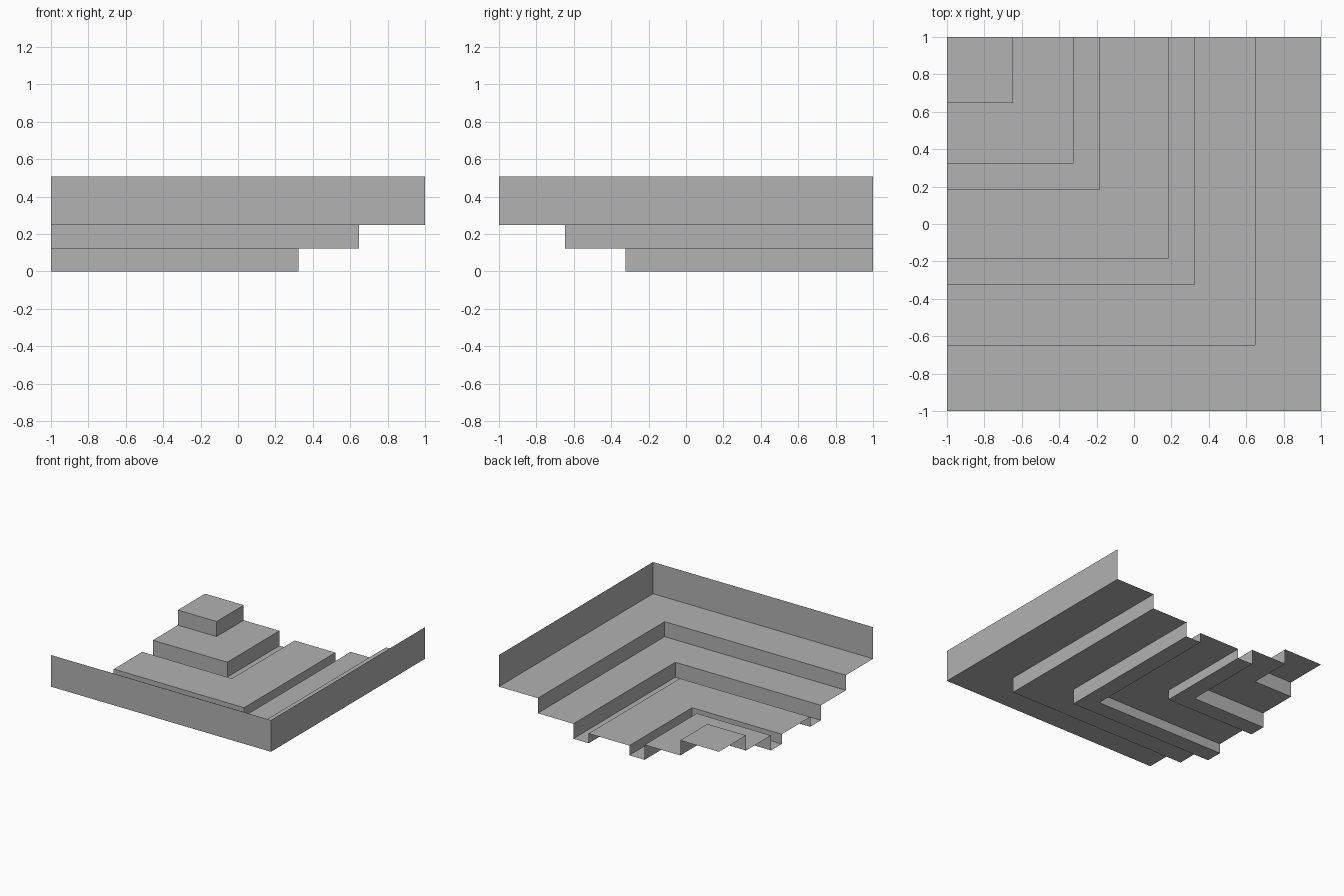
import bpy
import bmesh

cube = bpy.data.objects.get("Cube")
if cube:
    bpy.data.objects.remove(cube, do_unlink=True)

grey = bpy.data.materials.new("plain grey")
grey.use_nodes = True
colour = (0.445, 0.445, 0.445, 1)
grey.diffuse_color = colour
grey.node_tree.nodes["Principled BSDF"].inputs["Base Color"].default_value = colour

# Step heights and the distances of the risers from the back right corner
LOW, RIDGE, STEP, LEDGE, RIM = 0, 0.08, 0.123, 0.247, 0.507
D1, D2, D3, D4, D5, D6 = 0.352, 0.676, 0.815, 1.185, 1.324, 1.647


def corner_sheet(name, profile):
    """Sweep a (distance, height) profile round a mitred square corner."""
    bm = bmesh.new()
    rows = []
    for d, z in profile:
        path = [(d - 1, 1), (d - 1, 1 - d), (-1, 1 - d)]
        rows.append([bm.verts.new((x, y, z)) for x, y in path])
    for inner, outer in zip(rows, rows[1:]):
        for i in range(2):
            bm.faces.new((inner[i], inner[i + 1], outer[i + 1], outer[i]))
    bmesh.ops.remove_doubles(bm, verts=bm.verts, dist=0.0001)
    mesh = bpy.data.meshes.new(name)
    bm.to_mesh(mesh)
    bm.free()
    mesh.materials.append(grey)
    obj = bpy.data.objects.new(name, mesh)
    bpy.context.collection.objects.link(obj)


# Raised block in the corner, stepping down to the inner channel
corner_sheet("corner_block", [(0, LEDGE), (D1, LEDGE), (D1, STEP)])
corner_sheet("inner_step", [(D1, STEP), (D2, STEP), (D2, LOW)])
corner_sheet("inner_channel", [(D2, LOW), (D3, LOW)])

# Low broad ridge between the two channels
corner_sheet("ridge", [(D3, LOW), (D3, RIDGE), (D4, RIDGE), (D4, LOW)])

# Outer channel, stepping up to the tall rim wall
corner_sheet("outer_channel", [(D4, LOW), (D5, LOW)])
corner_sheet("outer_step", [(D5, LOW), (D5, STEP), (D6, STEP)])
corner_sheet("outer_ledge", [(D6, STEP), (D6, LEDGE), (2, LEDGE)])
corner_sheet("rim_wall", [(2, LEDGE), (2, RIM)])
